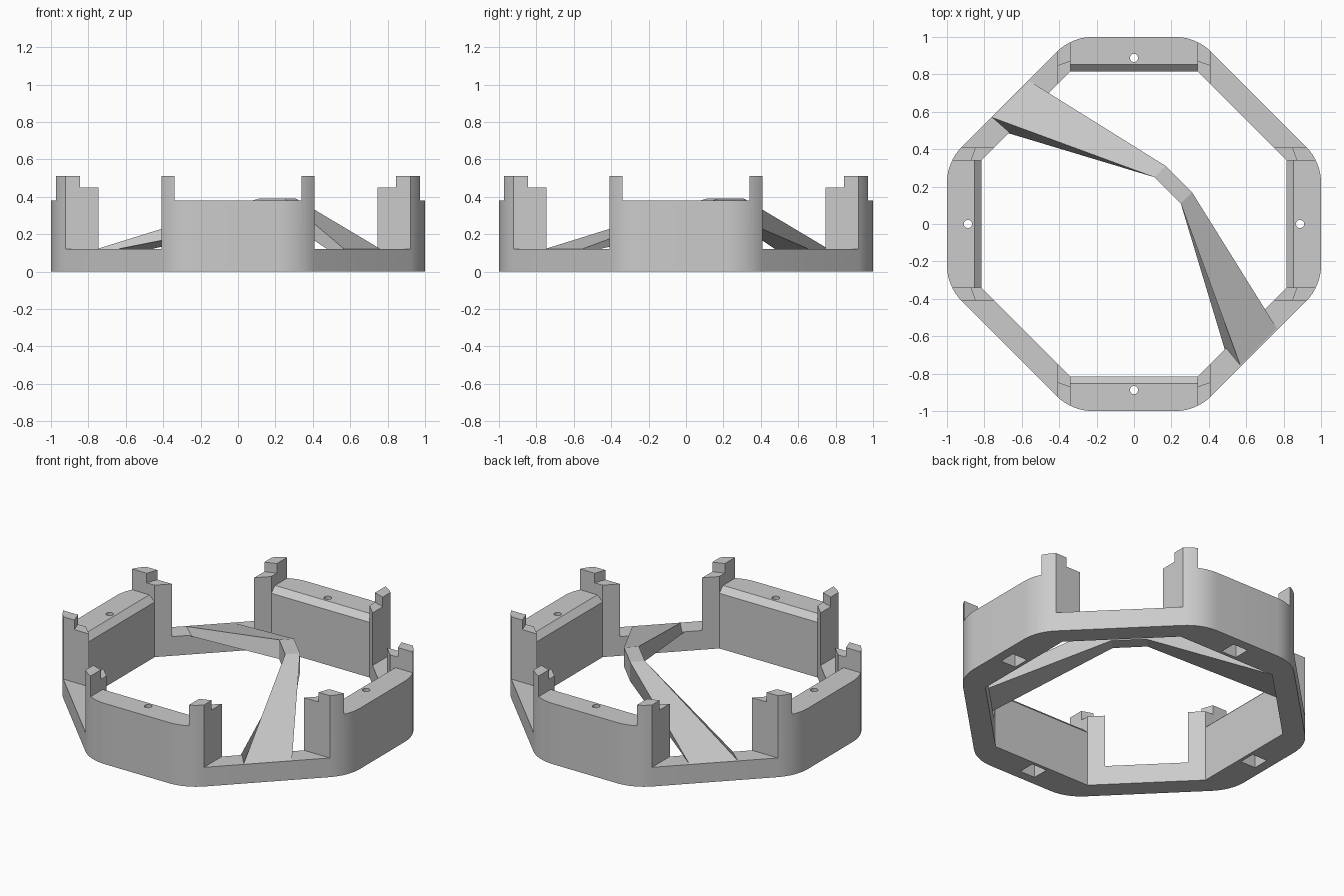
import bpy, bmesh
from math import radians, cos, sin, tan, pi
from mathutils import Vector, Matrix

if "Cube" in bpy.data.objects:
    bpy.data.objects.remove(bpy.data.objects["Cube"])


def prism(bm, points, offset, turn=0):
    """Closed prism from a base outline, turned about z by quarter turns."""
    rot = Matrix.Rotation(turn * pi / 2, 3, 'Z')
    a = [bm.verts.new(rot @ Vector(p)) for p in points]
    b = [bm.verts.new(rot @ (Vector(p) + Vector(offset))) for p in points]
    n = len(a)
    bm.faces.new(a[::-1])
    bm.faces.new(b)
    for i in range(n):
        bm.faces.new((a[i], a[(i + 1) % n], b[(i + 1) % n], b[i]))


def finish(bm, name):
    bmesh.ops.recalc_face_normals(bm, faces=bm.faces)
    me = bpy.data.meshes.new(name)
    bm.to_mesh(me)
    bm.free()
    ob = bpy.data.objects.new(name, me)
    bpy.context.collection.objects.link(ob)
    return ob


def activate(ob):
    bpy.ops.object.select_all(action='DESELECT')
    ob.select_set(True)
    bpy.context.view_layer.objects.active = ob


def cut(target, points, offset, turns=4):
    """Subtract the same prism on all four sides."""
    bm = bmesh.new()
    for t in range(turns):
        prism(bm, points, offset, t)
    cutter = finish(bm, "cutter")
    cutter.hide_render = True
    mod = target.modifiers.new("cut", 'BOOLEAN')
    mod.operation = 'DIFFERENCE'
    mod.solver = 'EXACT'
    mod.object = cutter
    activate(target)
    bpy.ops.object.modifier_apply(modifier=mod.name)
    bpy.data.objects.remove(cutter)


# Frame body: octagon with rounded corners and a softened bottom edge
R, C, SEG = 0.27, 0.333, 8
outline = []
for k in range(8):
    direction = k * pi / 4
    # Corner between the face pointing at `direction` and the next one
    half = radians(22.5)
    apothem = 1.0 if k % 2 == 0 else (1 + C) / 2 ** 0.5
    nxt = (1 + C) / 2 ** 0.5 if k % 2 == 0 else 1.0
    p, q = apothem - R, nxt - R
    n1 = Vector((cos(direction), sin(direction)))
    t1 = Vector((-n1.y, n1.x))
    centre = n1 * p + t1 * ((q - p * cos(pi / 4)) / sin(pi / 4))
    for i in range(SEG + 1):
        a = direction + i / SEG * pi / 4
        outline.append((centre.x + R * cos(a), centre.y + R * sin(a), 0))
bm = bmesh.new()
prism(bm, outline, (0, 0, 0.51))
bottom = [e for e in bm.edges if all(abs(v.co.z) < 1e-6 for v in e.verts)]
bmesh.ops.bevel(bm, geom=bottom, offset=0.022, segments=4, profile=0.5, affect='EDGES')
frame = finish(bm, "octagonal_frame")

# Octagonal opening
I, J = 0.815, 0.34
cut(frame, [(I, -J, -1), (I, J, -1), (J, I, -1), (-J, I, -1),
            (-I, J, -1), (-I, -J, -1), (-J, -I, -1), (J, -I, -1)], (0, 0, 3), 1)
# Low diagonal sides
cut(frame, [(0.41, 0.41, 0.12), (1.3, 0.41, 0.12), (1.3, 1.3, 0.12), (0.41, 1.3, 0.12)], (0, 0, 1))
# Wall tops with chamfered inner edge, leaving the corner posts
cut(frame, [(-J, 0.7, 0.345), (-J, I, 0.345), (-J, 0.852, 0.38), (-J, 1.2, 0.38),
            (-J, 1.2, 1), (-J, 0.7, 1)], (2 * J, 0, 0))
# Inner steps of the posts
cut(frame, [(-0.42, 0.842, 0.45), (-J, 0.87, 0.45), (J, 0.87, 0.45), (0.42, 0.842, 0.45),
            (0.42, 0.6, 0.45), (-0.42, 0.6, 0.45)], (0, 0, 1))
# Screw holes and square pockets underneath
cut(frame, [(0.022 * cos(i * pi / 8), 0.888 + 0.022 * sin(i * pi / 8), -1) for i in range(16)], (0, 0, 3))
s = 0.052
cut(frame, [(-s, 0.888 - s, -0.1), (s, 0.888 - s, -0.1), (s, 0.888 + s, -0.1), (-s, 0.888 + s, -0.1)],
    (0, 0, 0.19))
activate(frame)
bpy.ops.object.shade_smooth_by_angle(angle=radians(28))

# Bent bridge strap: half the sections, the rest mirrored across x = y
half = [
    [(-0.76, 0.57, 0.119), (-0.56, 0.765, 0.119), (-0.485, 0.67, 0.115), (-0.67, 0.485, 0.115)],
    [(0.11, 0.25, 0.39), (0.17, 0.31, 0.39), (0.17, 0.31, 0.27), (0.11, 0.25, 0.27)],
]
sections = half + [[(y, x, z) for x, y, z in sec] for sec in reversed(half)]
bm = bmesh.new()
rings = [[bm.verts.new(p) for p in sec] for sec in sections]
for a, b in zip(rings, rings[1:]):
    for i in range(4):
        bm.faces.new((a[i], a[(i + 1) % 4], b[(i + 1) % 4], b[i]))
bm.faces.new(rings[0])
bm.faces.new(rings[-1])
finish(bm, "bridge_strap")
